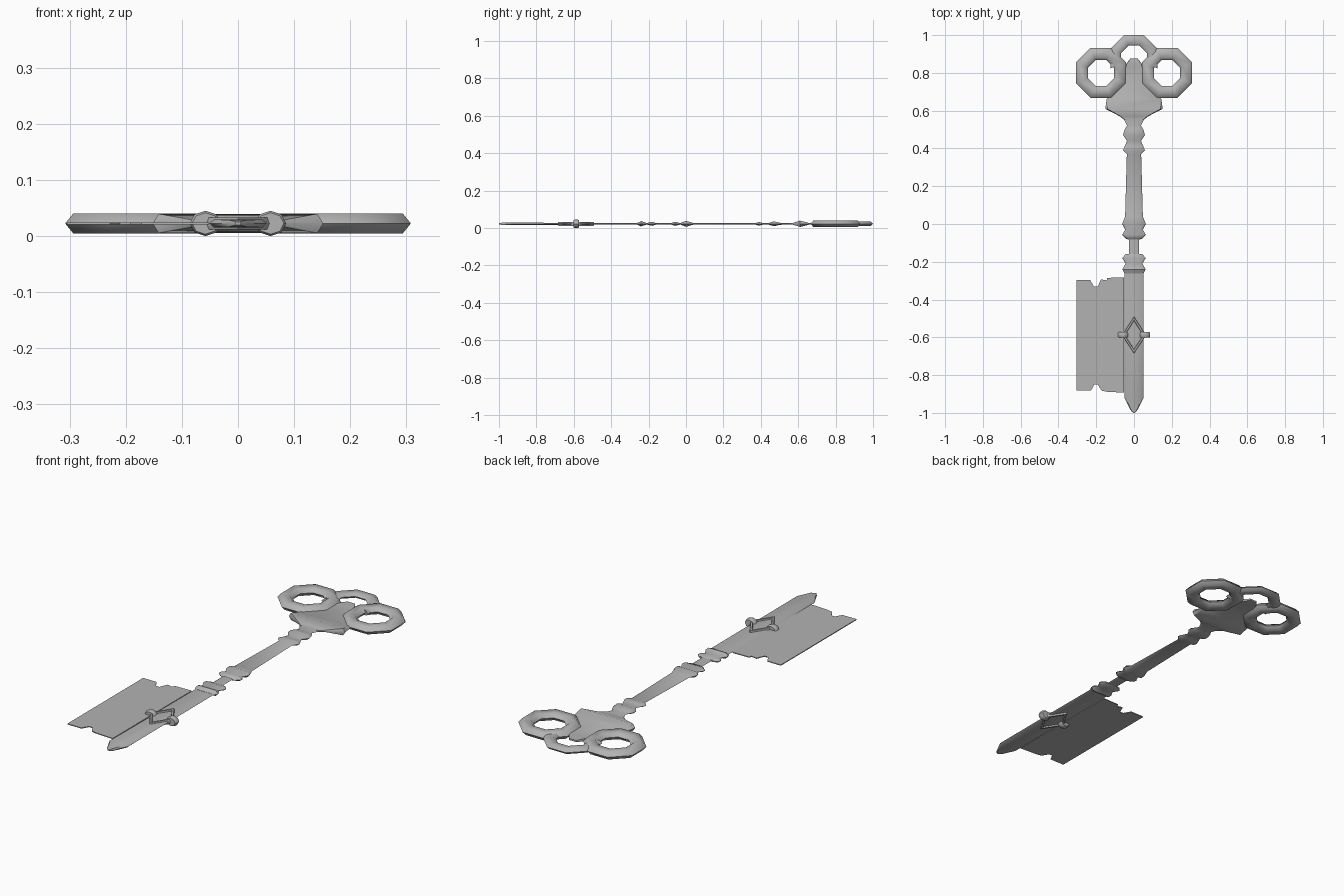
import bpy, bmesh, math

cube = bpy.data.objects.get("Cube")
if cube:
    bpy.data.objects.remove(cube, do_unlink=True)

MID = 0.0225  # height of the middle plane

metal = bpy.data.materials.new("grey metal")
metal.use_nodes = True
GREY = (0.45, 0.45, 0.45, 1)
metal.diffuse_color = GREY
metal.node_tree.nodes["Principled BSDF"].inputs["Base Color"].default_value = GREY


def finish(name, bm, angle=40):
    bmesh.ops.recalc_face_normals(bm, faces=bm.faces)
    mesh = bpy.data.meshes.new(name)
    bm.to_mesh(mesh)
    bm.free()
    mesh.materials.append(metal)
    obj = bpy.data.objects.new(name, mesh)
    bpy.context.collection.objects.link(obj)
    bpy.ops.object.select_all(action='DESELECT')
    obj.select_set(True)
    bpy.context.view_layer.objects.active = obj
    bpy.ops.object.shade_smooth_by_angle(angle=math.radians(angle))
    return obj


def skin(name, loops, closed=False, angle=40):
    """Join equal-length loops of points into a skin, capped when open."""
    bm = bmesh.new()
    rows = [[bm.verts.new(p) for p in loop] for loop in loops]
    pairs = list(zip(rows, rows[1:]))
    if closed:
        pairs.append((rows[-1], rows[0]))
    else:
        bm.faces.new(rows[0])
        bm.faces.new(rows[-1])
    n = len(rows[0])
    for a, b in pairs:
        for i in range(n):
            j = (i + 1) % n
            bm.faces.new((a[i], a[j], b[j], b[i]))
    return finish(name, bm, angle)


HEX = [(1, 0), (0.55, 1), (-0.55, 1), (-1, 0), (-0.55, -1), (0.55, -1)]


def flat_bar(name, stations, flat):
    """Flattened six-sided bar along y from (y, half width, half thickness)."""
    loops = []
    for y, w, t in stations:
        loops.append([(w * (x if abs(x) == 1 else math.copysign(flat, x)), y, MID + t * z)
                      for x, z in HEX])
    return skin(name, loops)


def ring(name, cx, cy, radius, thick, height, first, count, closed):
    """Eight-sided ring, or part of one, with a six-sided section."""
    loops = []
    for i in range(count):
        a = math.radians(first + 45 * i)
        loops.append([(cx + (radius + thick * u) * math.cos(a),
                       cy + (radius + thick * u) * math.sin(a),
                       MID + height * v) for u, v in HEX])
    return skin(name, loops, closed, 62)


def plate(name, outline, half):
    """Flat outline extruded about the middle plane."""
    bm = bmesh.new()
    face = bm.faces.new([bm.verts.new((x, y, MID - half)) for x, y in outline])
    moved = bmesh.ops.extrude_face_region(bm, geom=[face])["geom"]
    bmesh.ops.translate(bm, vec=(0, 0, 2 * half),
                        verts=[v for v in moved if isinstance(v, bmesh.types.BMVert)])
    return finish(name, bm, 20)


# Bow: two side rings and an arch between them
for side, label in ((-1, "right"), (1, "left")):
    ring(label + "_bow_ring", 0.175 * side, 0.8, 0.109, 0.035, 0.018, 22.5, 8, True)
ring("top_bow_arch", 0, 0.875, 0.105, 0.03, 0.0125, -22.5, 6, False)

# Shoulder plate under the rings
flat_bar("bow_shoulder", [
    (0.875, 0.02, 0.004), (0.85, 0.04, 0.006), (0.82, 0.05, 0.004),
    (0.74, 0.09, 0.004), (0.66, 0.145, 0.004), (0.61, 0.152, 0.017),
    (0.57, 0.075, 0.004), (0.55, 0.05, 0.004)], 0.93)

# Shaft with its collars
flat_bar("shaft", [
    (0.57, 0.06, 0.004), (0.52, 0.037, 0.004), (0.50, 0.05, 0.006),
    (0.47, 0.058, 0.013), (0.44, 0.037, 0.004), (0.41, 0.05, 0.005),
    (0.39, 0.058, 0.010), (0.37, 0.038, 0.004), (0.04, 0.047, 0.004),
    (0.0, 0.063, 0.016), (-0.03, 0.047, 0.004), (-0.058, 0.063, 0.011),
    (-0.08, 0.04, 0.004), (-0.082, 0.027, 0.004), (-0.158, 0.027, 0.004),
    (-0.16, 0.045, 0.004), (-0.18, 0.062, 0.011), (-0.21, 0.045, 0.004),
    (-0.24, 0.062, 0.014), (-0.262, 0.05, 0.004)], 0.75)

# Spine of the bit, ending in a point
flat_bar("bit_spine", [
    (-0.25, 0.05, 0.003), (-0.5, 0.051, 0.0035), (-0.92, 0.051, 0.007),
    (-0.985, 0.018, 0.006), (-1.0, 0.005, 0.003)], 0.85)

# Notched bit panel
plate("bit_panel", [
    (-0.305, -0.297), (-0.232, -0.297), (-0.212, -0.332), (-0.192, -0.332),
    (-0.175, -0.293), (-0.145, -0.299), (-0.142, -0.285), (-0.052, -0.283),
    (-0.052, -0.893), (-0.145, -0.888), (-0.172, -0.882), (-0.192, -0.85),
    (-0.21, -0.85), (-0.228, -0.882), (-0.305, -0.882)], 0.002)

# Diamond frame around the spine
corners = [(0, 1), (1, 0), (0, -1), (-1, 0)]
frame = []
for x, y in corners:
    frame.append([(x * (0.056 + 0.009 * u), -0.588 + y * (0.086 + 0.014 * u), MID + 0.011 * v)
                  for u, v in HEX])
skin("diamond_frame", frame, True)

# Clips holding the frame at both sides
for side, label in ((-1, "right"), (1, "left")):
    loops = []
    for y, s in ((-0.602, 0.85), (-0.596, 1), (-0.578, 1), (-0.572, 0.85)):
        loops.append([(0.058 * side + 0.028 * s * math.cos(k * math.pi / 4),
                       y, MID + 0.0225 * s * math.sin(k * math.pi / 4)) for k in range(8)])
    skin(label + "_clip", loops)
